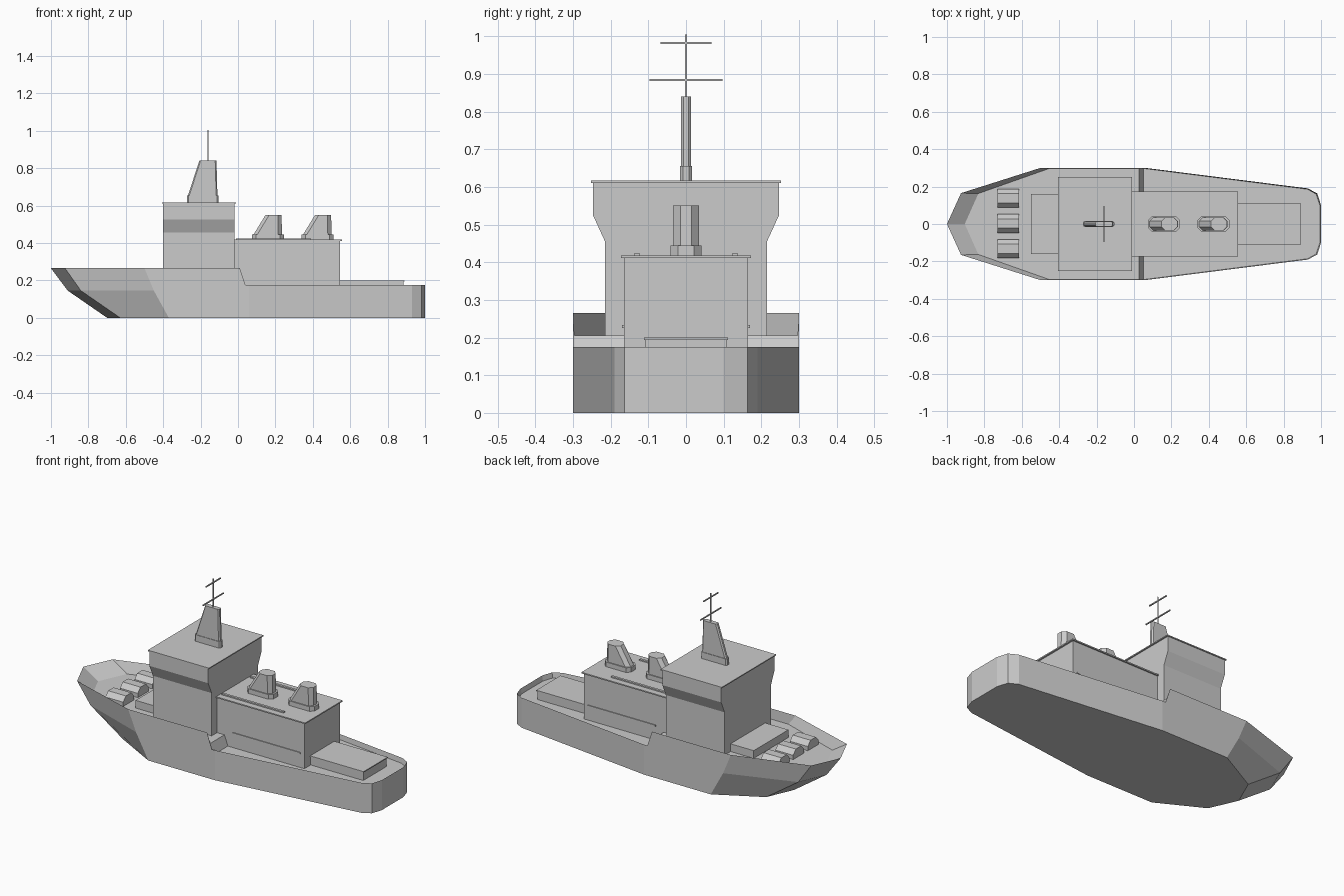
import bpy, bmesh

if "Cube" in bpy.data.objects:
    bpy.data.objects.remove(bpy.data.objects["Cube"])

def make(name, verts, faces):
    me = bpy.data.meshes.new(name)
    me.from_pydata(verts, [], faces)
    bm = bmesh.new()
    bm.from_mesh(me)
    bmesh.ops.recalc_face_normals(bm, faces=bm.faces)
    bm.to_mesh(me)
    bm.free()
    ob = bpy.data.objects.new(name, me)
    bpy.context.collection.objects.link(ob)
    return ob

def skin(rings):
    """Vertices and side quads joining equal-length closed rings."""
    n = len(rings[0])
    faces = [(k*n + i, k*n + (i+1) % n, (k+1)*n + (i+1) % n, (k+1)*n + i)
             for k in range(len(rings) - 1) for i in range(n)]
    return [v for r in rings for v in r], faces

def loft(name, rings):
    verts, faces = skin(rings)
    n = len(rings[0])
    faces += [tuple(range(n)), tuple(range(len(verts) - n, len(verts)))]
    return make(name, verts, faces)

def box(name, x0, x1, y0, y1, z0, z1):
    return loft(name, [[(x0, y0, z), (x1, y0, z), (x1, y1, z), (x0, y1, z)] for z in (z0, z1)])

def extrude_x(name, profile, x0, x1):
    return loft(name, [[(x, y, z) for y, z in profile] for x in (x0, x1)])

def oct_ring(x0, x1, w, c, z):
    """Rectangle with cut corners, centred on y = 0."""
    return [(x0, -w+c, z), (x0+c, -w, z), (x1-c, -w, z), (x1, -w+c, z),
            (x1, w-c, z), (x1-c, w, z), (x0+c, w, z), (x0, w-c, z)]

# Hull: half outlines from bow to stern, mirrored into closed rings
stern = [(.06, .30), (.93, .19), (.98, .163), (1.0, .10)]
inner_stern = [(.06, .296), (.927, .186), (.974, .16), (.994, .098)]

def hull_ring(front, aft, z_front, z_aft):
    half = [(x, y, z_front if i < 4 else z_aft) for i, (x, y) in enumerate(front + aft)]
    return half + [(x, -y, z) for x, y, z in reversed(half[1:])]

rings = [
    hull_ring([(-.70, 0), (-.63, .16), (-.37, .30), (.01, .30), (.04, .30)], stern, 0, 0),
    hull_ring([(-.91, 0), (-.84, .163), (-.45, .30), (.01, .30), (.04, .30)], stern, .145, .145),
    hull_ring([(-1.0, 0), (-.925, .165), (-.50, .30), (.01, .30), (.04, .30)], stern, .265, .175),
    hull_ring([(-.905, 0), (-.832, .163), (-.455, .296), (.028, .296), (.05, .296)], inner_stern, .205, .145),
]
verts, faces = skin(rings)
n = len(rings[0])
d = 3 * n
faces.append(tuple(range(n)))
faces.append(tuple(d + i for i in (0, 1, 2, 3, n-3, n-2, n-1)))   # fore deck
faces.append((d+3, d+4, d+n-4, d+n-3))                            # deck ramp
faces.append(tuple(d + i for i in range(4, n-3)))                 # aft deck
make("hull", verts, faces)

# Bridge block with flared window band and roof
half = [(.215, .20), (.215, .455), (.247, .525), (.247, .611)]
extrude_x("bridge", half + [(-y, z) for y, z in reversed(half)], -.40, -.02)
box("bridge_roof", -.407, -.012, -.252, .252, .611, .617)
box("bridge_front_step", -.55, -.40, -.16, .16, .20, .25)

# Aft deckhouse, roof and strips
box("deckhouse", -.02, .545, -.165, .165, .14, .411)
box("deckhouse_roof", -.02, .555, -.173, .173, .411, .418)
for s in (-1, 1):
    y = s * .13
    box("roof_strip", -.01, .39, y - .007, y + .007, .417, .425)
    y = s * .166
    box("side_strip", .08, .52, y - .004, y + .004, .226, .234)

# Stern hatch
box("stern_hatch", .545, .885, -.107, .107, .14, .194)
box("stern_hatch_lid", .545, .89, -.112, .112, .194, .20)

# Funnels
for x in (.075, .34):
    loft("funnel_base", [oct_ring(x, x+.17, .041, .02, z) for z in (.416, .445)])
    loft("funnel", [oct_ring(x+.008, x+.16, .035, .02, .445),
                    oct_ring(x+.072, x+.158, .035, .02, .55)])

# Mast tower with antenna
loft("mast_base", [oct_ring(-.273, -.105, .016, .008, z) for z in (.616, .655)])
loft("mast_tower", [oct_ring(-.267, -.11, .013, .007, .655),
                    oct_ring(-.207, -.115, .013, .007, .84)])
box("antenna_pole", -.162, -.158, -.002, .002, .84, 1.005)
for z, w in ((.884, .097), (.982, .068)):
    box("antenna_bar", -.163, -.157, -w, w, z - .003, z + .003)

# Foredeck canisters
for y in (-.132, .003, .137):
    prof = [(-.05, .20), (-.05, .23), (-.025, .257), (.025, .257), (.05, .23), (.05, .20)]
    extrude_x("deck_canister", [(y + a, z) for a, z in prof], -.73, -.615)
